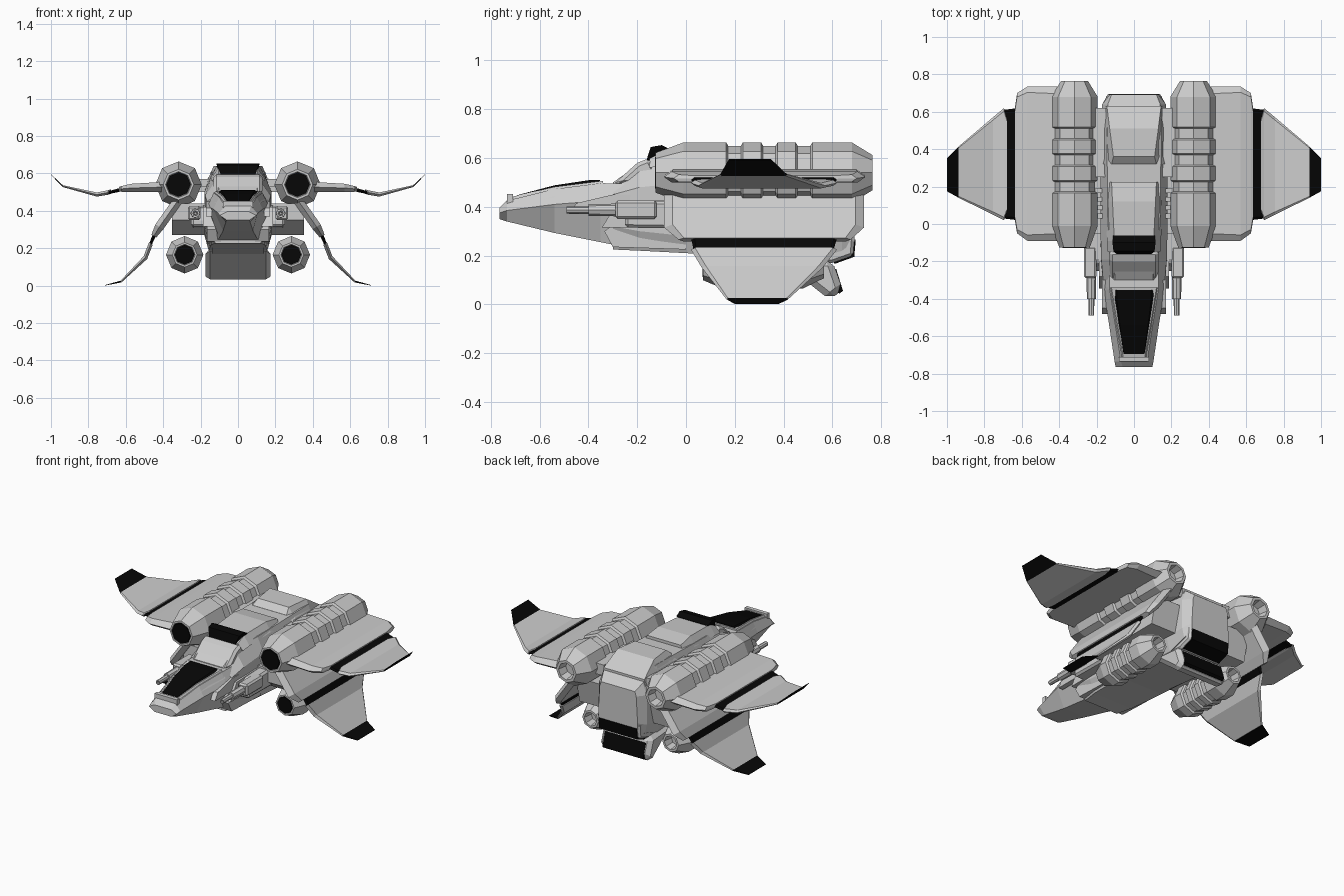
import bpy, bmesh, math

black = bpy.data.materials.new("black")
black.diffuse_color = (0.002, 0.002, 0.002, 1)


def make(name, loops, mat=None, mirror=False, bevel=0, caps=True):
    """Skin a list of equal-length point loops."""
    bm = bmesh.new()
    rings = [[bm.verts.new(p) for p in lp] for lp in loops]
    n = len(rings[0])
    for a, b in zip(rings, rings[1:]):
        for i in range(n):
            j = (i + 1) % n
            bm.faces.new((a[i], a[j], b[j], b[i]))
    if caps:
        bm.faces.new(rings[0])
        bm.faces.new(rings[-1])
    bmesh.ops.recalc_face_normals(bm, faces=bm.faces)
    me = bpy.data.meshes.new(name)
    bm.to_mesh(me)
    bm.free()
    ob = bpy.data.objects.new(name, me)
    bpy.context.collection.objects.link(ob)
    if mat:
        me.materials.append(mat)
    if bevel:
        m = ob.modifiers.new("bevel", 'BEVEL')
        m.width, m.segments, m.limit_method = bevel, 1, 'ANGLE'
    if mirror:
        ob.modifiers.new("mirror", 'MIRROR')
    return ob


def hull(name, stations, mat=None):
    """Symmetric loft along y; each station is y and (half width, z) points."""
    loops = [[(w, y, z) for w, z in pts] + [(-w, y, z) for w, z in reversed(pts)]
             for y, pts in stations]
    return make(name, loops, mat)


def prism(name, x0, x1, prof, mat=None, mirror=False, bevel=0):
    """Side profile of (y, z) points extruded along x."""
    return make(name, [[(x, y, z) for y, z in prof] for x in (x0, x1)], mat, mirror, bevel)


def box(name, x0, x1, y0, y1, z0, z1, mat=None, mirror=True, bevel=0):
    return prism(name, x0, x1, [(y0, z0), (y1, z0), (y1, z1), (y0, z1)], mat, mirror, bevel)


def turned(name, x, z, prof, n=8, mat=None):
    """Faceted body around a y axis, from (y, radius) points."""
    loops = [[(x + r * math.sin(2 * math.pi * i / n), y, z + r * math.cos(2 * math.pi * i / n))
              for i in range(n)] for y, r in prof]
    return make(name, loops, mat, True)


def wing(name, stations, nx, nz, mat=None):
    """Wing panel with stations (x, z, y0, y1, thickness)."""
    loops = []
    for x, z, y0, y1, t in stations:
        h, e = t / 2, t * 0.7
        loops.append([(x + s * h * nx, y, z + s * h * nz) for y, s in (
            (y0, 0), (y0 + e, 1), (y1 - e, 1), (y1, 0), (y1 - e, -1), (y0 + e, -1))])
    return make(name, loops, mat, True)


def engine(name, x, z, y0, y1, r, grooves, width, taper):
    prof = [(y0 + .03, r * .5), (y0, r * .56), (y0, r * .66), (y0 + taper, r)]
    for g in grooves:
        prof += [(g, r), (g + .008, r * .89), (g + width - .008, r * .89), (g + width, r)]
    prof += [(y1 - .085, r), (y1, r * .58), (y1, r * .44), (y1 - .06, r * .36)]
    turned(name, x, z, prof)
    turned(name + "_intake", x, z, [(y0 - .003, r * .52), (y0 + .02, r * .52)], mat=black)


# Engines
engine("upper_engine", .318, .54, -.125, .765, .124, (.165, .308, .45), .068, .115)
engine("lower_engine", .285, .165, .07, .565, .10, (.20, .28, .36), .045, .08)

# Upper wings
wing("upper_wing_root", [(.40, .527, -.09, .735, .055), (.57, .522, -.09, .735, .045),
                         (.625, .517, -.05, .70, .03), (.637, .515, .02, .62, .025)], 0, 1)
wing("upper_wing_band", [(.62, .515, .02, .62, .02), (.70, .495, .03, .61, .014)], .2, 1, black)
wing("upper_wing_outer", [(.68, .503, .06, .57, .024), (.695, .498, .02, .62, .024),
                          (.755, .487, .05, .57, .022), (.937, .532, .14, .415, .01)], 0, 1)
wing("upper_wing_tip", [(.937, .532, .14, .415, .01), (1.0, .594, .175, .35, .003)], 0, 1, black)

# Lower wings
wing("lower_wing_root", [(.325, .45, -.09, .73, .05), (.42, .315, -.09, .73, .05),
                         (.45, .265, -.03, .675, .03)], .86, .5)
wing("lower_wing_band", [(.445, .275, .02, .62, .02), (.475, .205, .035, .60, .014)], .9, .4, black)
wing("lower_wing_outer", [(.466, .225, .02, .62, .024), (.495, .15, .065, .56, .024),
                          (.625, .022, .165, .42, .01)], .8, .6)
wing("lower_wing_tip", [(.625, .022, .165, .42, .01), (.71, .002, .2, .38, .003)], .2, .95, black)

# Nose and canopy
hull("nose", [
    (-.765, [(.06, .395), (.098, .375), (.06, .35)]),
    (-.735, [(.07, .425), (.104, .385), (.065, .34)]),
    (-.54, [(.10, .473), (.133, .41), (.08, .293)]),
    (-.35, [(.13, .497), (.163, .425), (.10, .255)]),
    (-.25, [(.13, .495), (.17, .43), (.12, .235)])])
box("nose_lip", 0, .08, -.735, -.71, .40, .452)
hull("canopy_frame", [
    (-.71, [(.058, .442), (.088, .40)]),
    (-.54, [(.088, .482), (.118, .44)]),
    (-.34, [(.12, .507), (.15, .46)])])
hull("canopy", [
    (-.695, [(.055, .447), (.062, .435)]),
    (-.54, [(.075, .488), (.088, .474)]),
    (-.40, [(.092, .509), (.11, .492)]),
    (-.352, [(.09, .511), (.115, .497)])], black)

# Fuselage
hull("fuselage", [
    (-.30, [(.10, .50), (.165, .45), (.17, .32), (.12, .225)]),
    (-.19, [(.11, .575), (.175, .48), (.178, .30), (.14, .22)]),
    (0, [(.14, .595), (.18, .50), (.18, .28), (.15, .21)]),
    (.51, [(.145, .61), (.18, .50), (.18, .27), (.155, .18)]),
    (.64, [(.14, .54), (.17, .47), (.17, .28), (.155, .22)]),
    (.692, [(.12, .50), (.13, .47), (.14, .30), (.14, .26)])])
prism("neck_collar", -.13, .13, [(-.30, .49), (-.20, .58), (-.15, .60), (-.1, .5)], bevel=.015)
prism("mid_block", .15, .352, [(-.05, .44), (-.05, .35), (.06, .27), (.58, .27), (.62, .44)], mirror=True)

# Cabin, window and dorsal covers
hull("cabin", [
    (-.15, [(.105, .598), (.14, .56)]),
    (-.09, [(.105, .628), (.145, .57)]),
    (.12, [(.115, .638), (.15, .58)]),
    (.225, [(.12, .62), (.15, .56)])])
make("cabin_window", [[(-.09, -.163, .588), (.09, -.163, .588), (.11, -.145, .645), (-.11, -.145, .645)],
                      [(-.09, -.13, .588), (.09, -.13, .588), (.115, -.10, .653), (-.115, -.10, .653)],
                      [(-.09, -.10, .588), (.09, -.10, .588), (.112, -.062, .634), (-.112, -.062, .634)]], black)
hull("dorsal_cover", [
    (.32, [(.12, .605), (.165, .57)]),
    (.36, [(.11, .638), (.155, .58)]),
    (.51, [(.13, .64), (.155, .58)]),
    (.63, [(.145, .56), (.155, .51)])])

# Tail blocks and dark bands
prism("tail_upper", -.15, .15, [(.45, .30), (.692, .29), (.685, .20), (.60, .17), (.42, .18)], bevel=.012)
prism("tail_upper_band", -.135, .135, [(.67, .265), (.696, .265), (.69, .195), (.61, .166), (.60, .18)], black)
prism("belly_block", -.175, .175, [(.36, .20), (.60, .18), (.642, .06), (.59, .018)], bevel=.025)
prism("belly_band", -.145, .145, [(.58, .145), (.616, .145), (.644, .055), (.63, .045), (.58, .06)], black)
prism("belly_keel", -.14, .14, [(-.02, .24), (-.015, .215), (.40, .17), (.45, .25)])

# Cheek pods and guns
prism("cheek_pod", .14, .25, [(-.25, .36), (-.20, .42), (.05, .43), (.05, .31), (-.25, .315)], mirror=True, bevel=.012)
prism("cheek_step", .12, .187, [(-.345, .315), (-.28, .42), (.0, .43), (.0, .315)], mirror=True)
prism("cheek_keel", .09, .165, [(-.335, .30), (-.28, .34), (.0, .33), (.0, .225), (-.30, .235)], mirror=True)
box("gun_mount", .20, .268, -.29, -.12, .35, .425, bevel=.01)
turned("gun_barrel", .228, .387, [(-.40, .024), (-.28, .026)])
turned("gun_muzzle", .228, .387, [(-.45, .006), (-.49, .009), (-.49, .015), (-.38, .016)])
prism("cheek_plate", .14, .172, [(-.48, .37), (-.45, .415), (-.30, .45), (-.2, .45), (-.2, .37)], mirror=True)

# Coolant pipes between cabin and engines
for i in range(4):
    y = .03 + i * .045
    box("side_pipe", .15, .22, y, y + .025, .50, .53)
box("engine_strut", .15, .24, .25, .62, .50, .57)
